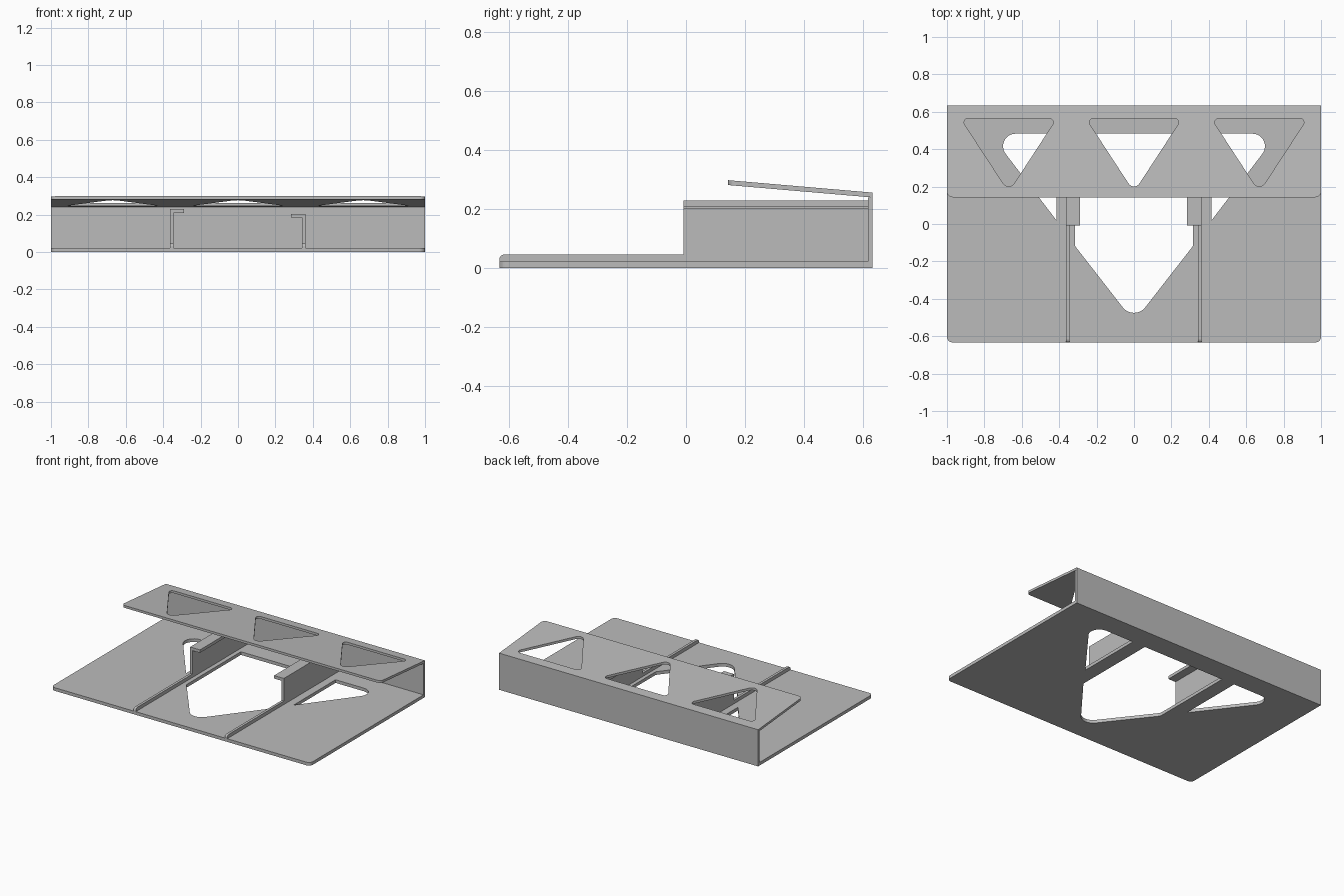
import bpy, bmesh, math
from mathutils import Vector, Matrix

if "Cube" in bpy.data.objects:
    bpy.data.objects.remove(bpy.data.objects["Cube"])

grey = bpy.data.materials.new("plain grey")
grey.diffuse_color = (0.5, 0.5, 0.5, 1)
grey.use_nodes = True
grey.node_tree.nodes["Principled BSDF"].inputs["Base Color"].default_value = grey.diffuse_color


def rounded(corners, steps=8):
    """Outline from (x, y, radius) corners, each filleted by its radius."""
    pts = []
    n = len(corners)
    for i, (x, y, r) in enumerate(corners):
        p = Vector((x, y))
        if r == 0:
            pts.append(p)
            continue
        a = (Vector(corners[i - 1][:2]) - p).normalized()
        b = (Vector(corners[(i + 1) % n][:2]) - p).normalized()
        half = a.angle(b) / 2
        centre = p + (a + b).normalized() * r / math.sin(half)
        start = p + a * r / math.tan(half) - centre
        end = p + b * r / math.tan(half) - centre
        sweep = math.atan2(start.x * end.y - start.y * end.x, start.dot(end))
        for k in range(steps + 1):
            pts.append(centre + Matrix.Rotation(sweep * k / steps, 2) @ start)
    return pts


def prism(name, loops, low, high, turn=Matrix(), slope=None):
    """Extrude an outline (first loop) with holes (other loops) from low to high."""
    cu = bpy.data.curves.new(name, 'CURVE')
    cu.dimensions = '2D'
    cu.fill_mode = 'BOTH'
    cu.extrude = (high - low) / 2
    for loop in loops:
        pts = rounded(loop)
        sp = cu.splines.new('POLY')
        sp.points.add(len(pts) - 1)
        for q, p in zip(sp.points, pts):
            q.co = (p.x, p.y, 0, 1)
        sp.use_cyclic_u = True
    tmp = bpy.data.objects.new(name + " outline", cu)
    bpy.context.collection.objects.link(tmp)
    dg = bpy.context.evaluated_depsgraph_get()
    me = bpy.data.meshes.new_from_object(tmp.evaluated_get(dg))
    bpy.data.objects.remove(tmp)
    bm = bmesh.new()
    bm.from_mesh(me)
    bmesh.ops.remove_doubles(bm, verts=bm.verts, dist=1e-5)
    for v in bm.verts:
        v.co.z += (low + high) / 2
        if slope:
            v.co.z += slope[1] * (v.co.y - slope[0])
    bm.transform(turn)
    bmesh.ops.recalc_face_normals(bm, faces=bm.faces)
    for f in bm.faces:
        f.smooth = False
        f.material_index = 0
    bm.to_mesh(me)
    bm.free()
    me.name = name
    me.materials.clear()
    me.materials.append(grey)
    ob = bpy.data.objects.new(name, me)
    bpy.context.collection.objects.link(ob)
    return ob


def box(x0, x1, y0, y1, r=0.0):
    return [(x0, y0, r), (x1, y0, r), (x1, y1, 0), (x0, y1, 0)]


D = 0.633      # half depth
T = 0.022      # base thickness

# base plate with one large and two small cut-outs
main_hole = [(-0.316, 0.483, 0), (-0.316, -0.117, 0.03), (0, -0.523, 0.076),
             (0.316, -0.117, 0.03), (0.316, 0.483, 0)]
side_holes = [[(s * 0.415, 0.483, 0), (s * 0.415, 0.02, 0), (s * 0.769, 0.483, 0.067)]
              for s in (-1, 1)]
prism("base_plate", [box(-1, 1, -D, D, 0.03), main_hole] + side_holes, 0, T)

# back wall
prism("back_wall", [box(-1, 1, 0.617, D)], T, 0.2395)

# sloping top flap with three triangular windows
windows = [[(c - 0.257, 0.565, 0.022), (c, 0.172, 0.035), (c + 0.257, 0.565, 0.022)]
           for c in (-0.67, 0, 0.67)]
prism("top_flap", [box(-1, 1, 0.143, D, 0.03)] + windows,
      0.2815, 0.298, slope=(0.143, -0.086))

# two rails: low rib in front, tall web behind, flange turned inwards
SIDE = Matrix(((0, 0, 1, 0), (1, 0, 0, 0), (0, 1, 0, 0), (0, 0, 0, 1)))
for side, x0, x1, f0, f1, top in (("left", -0.364, -0.346, -0.346, -0.288, 0.23),
                                  ("right", 0.342, 0.36, 0.284, 0.342, 0.204)):
    web = [(-D, T, 0), (0.617, T, 0), (0.617, top, 0), (-0.008, top, 0),
           (-0.008, 0.046, 0), (-D, 0.046, 0.018)]
    prism(side + "_rail_web", [web], x0, x1, SIDE)
    prism(side + "_rail_flange", [box(f0, f1, -0.008, 0.617)], top - 0.021, top)
